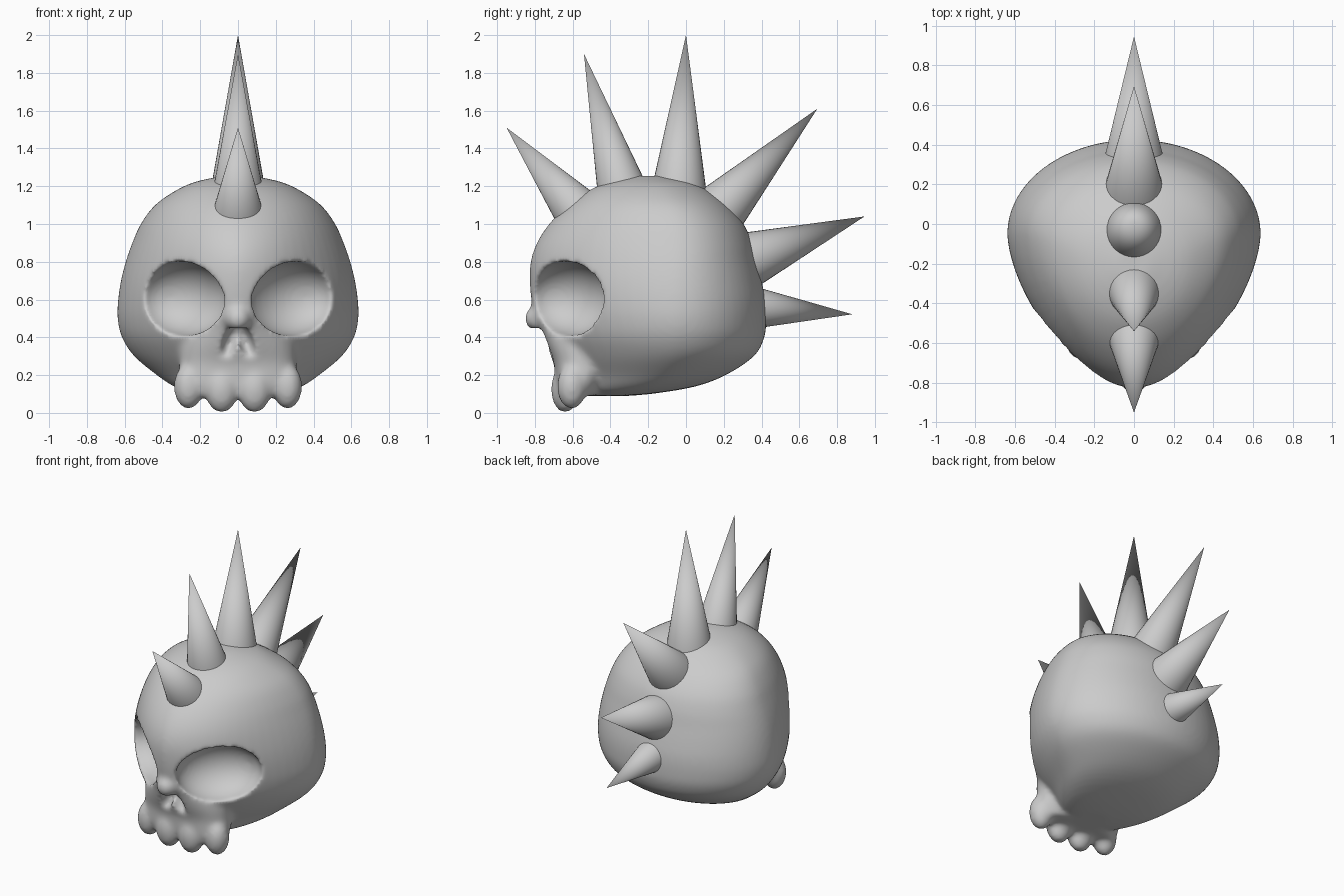
import bpy, bmesh, math
from mathutils import Vector, Matrix

if "Cube" in bpy.data.objects:
    bpy.data.objects.remove(bpy.data.objects["Cube"])


def make_object(name, bm):
    bmesh.ops.recalc_face_normals(bm, faces=bm.faces)
    me = bpy.data.meshes.new(name)
    bm.to_mesh(me)
    bm.free()
    ob = bpy.data.objects.new(name, me)
    bpy.context.collection.objects.link(ob)
    return ob


def refine(levels, n=4):
    """Catmull-Rom interpolation between the given section levels."""
    out = []
    for i in range(len(levels) - 1):
        p = [levels[max(0, min(len(levels) - 1, i + k))] for k in (-1, 0, 1, 2)]
        for s in range(n):
            t = s / n
            out.append([0.5 * (2 * b + (c - a) * t + (2 * a - 5 * b + 4 * c - d) * t * t
                               + (3 * b - a - 3 * c + d) * t ** 3) for a, b, c, d in zip(*p)])
    return out + [list(levels[-1])]


def loft(bm, levels, n=64):
    """Levels: z, half width, front y, back y, y of widest point, front exponent."""
    rings = []
    for z, w, yf, yb, yw, p in refine(levels):
        ring = []
        for i in range(n):
            a = 2 * math.pi * i / n
            c, s = math.cos(a), math.sin(a)
            e = 2 / (p if s < 0 else 2)
            x = w * math.copysign(abs(c) ** e, c)
            y = yw + (yb - yw if s > 0 else yf - yw) * abs(s) ** e
            ring.append(bm.verts.new((x, y, z)))
        rings.append(ring)
    for a, b in zip(rings, rings[1:]):
        for i in range(n):
            j = (i + 1) % n
            bm.faces.new((a[i], a[j], b[j], b[i]))
    bm.faces.new(rings[0][::-1])
    bm.faces.new(rings[-1])


def ellipsoid(bm, loc, size, rot=Matrix()):
    m = Matrix.Translation(loc) @ rot @ Matrix.Diagonal((*size, 1))
    bmesh.ops.create_uvsphere(bm, u_segments=32, v_segments=20, radius=1, matrix=m)


# Cranium
bm = bmesh.new()
loft(bm, [
    (0.09, 0.10, -0.50, -0.30, -0.40, 1.8),
    (0.105, 0.24, -0.56, -0.15, -0.30, 1.8),
    (0.14, 0.34, -0.60, 0.05, -0.20, 1.7),
    (0.20, 0.43, -0.63, 0.21, -0.12, 1.65),
    (0.30, 0.55, -0.70, 0.36, -0.06, 1.62),
    (0.40, 0.615, -0.76, 0.415, -0.05, 1.62),
    (0.50, 0.638, -0.80, 0.425, -0.05, 1.62),
    (0.60, 0.635, -0.82, 0.42, -0.05, 1.65),
    (0.70, 0.62, -0.828, 0.40, -0.05, 1.68),
    (0.80, 0.595, -0.823, 0.375, -0.05, 1.7),
    (0.90, 0.56, -0.79, 0.35, -0.05, 1.75),
    (1.00, 0.515, -0.725, 0.305, -0.06, 1.8),
    (1.10, 0.44, -0.625, 0.22, -0.09, 1.9),
    (1.18, 0.325, -0.51, 0.11, -0.14, 2),
    (1.225, 0.22, -0.40, 0.02, -0.17, 2),
    (1.255, 0.08, -0.28, -0.12, -0.20, 2)])
# Upper jaw
loft(bm, [
    (0.09, 0.28, -0.67, -0.46, -0.56, 3),
    (0.16, 0.31, -0.69, -0.42, -0.55, 3),
    (0.26, 0.31, -0.70, -0.38, -0.52, 2.8),
    (0.36, 0.31, -0.74, -0.36, -0.50, 2.4),
    (0.46, 0.28, -0.78, -0.36, -0.50, 2)])
# Teeth and cheek corners
for sx in (-1, 1):
    ellipsoid(bm, (sx * 0.087, -0.64, 0.125), (0.088, 0.075, 0.125))
    ellipsoid(bm, (sx * 0.262, -0.605, 0.14), (0.078, 0.078, 0.12))
# Nose bridge
ellipsoid(bm, (0, -0.765, 0.50), (0.075, 0.09, 0.075))
skull = make_object("skull", bm)

# Eye socket and nose cutters
cutters = []
for sx in (-1, 1):
    bm = bmesh.new()
    ellipsoid(bm, (sx * 0.29, -0.625, 0.605), (0.275, 0.20, 0.197),
              Matrix.Rotation(sx * math.radians(41), 4, 'Z'))
    cutters.append(make_object("socket_cutter", bm))
    bm = bmesh.new()
    ellipsoid(bm, (sx * 0.04, -0.755, 0.375), (0.042, 0.085, 0.105),
              Matrix.Rotation(sx * math.radians(-22), 4, 'Y'))
    cutters.append(make_object("nose_cutter", bm))

# Fuse, carve and soften the skull
bpy.context.view_layer.objects.active = skull
skull.select_set(True)


def remesh(size):
    m = skull.modifiers.new("fuse", 'REMESH')
    m.mode = 'VOXEL'
    m.voxel_size = size
    bpy.ops.object.modifier_apply(modifier=m.name)


remesh(0.016)
for c in cutters:
    m = skull.modifiers.new("carve", 'BOOLEAN')
    m.operation = 'DIFFERENCE'
    m.solver = 'EXACT'
    m.object = c
    bpy.ops.object.modifier_apply(modifier=m.name)
    bpy.data.objects.remove(c)
remesh(0.014)
m = skull.modifiers.new("soften", 'SMOOTH')
m.factor = 0.5
m.iterations = 10
bpy.ops.object.modifier_apply(modifier=m.name)
for p in skull.data.polygons:
    p.use_smooth = True

# Mohawk spikes: base y, base z, tip y, tip z, base radius
for i, (by, bz, ty, tz, r) in enumerate([
        (-0.605, 1.105, -0.95, 1.51, 0.12),
        (-0.35, 1.22, -0.54, 1.90, 0.125),
        (-0.035, 1.225, 0.0, 2.0, 0.137),
        (0.205, 1.10, 0.695, 1.61, 0.14),
        (0.37, 0.825, 0.945, 1.04, 0.14),
        (0.415, 0.553, 0.88, 0.522, 0.10)]):
    tip, base = Vector((0, ty, tz)), Vector((0, by, bz))
    axis = tip - base
    length = axis.length
    full = length + 0.06
    mat = (Matrix.Translation(tip - axis.normalized() * full / 2)
           @ axis.to_track_quat('Z', 'Y').to_matrix().to_4x4())
    bm = bmesh.new()
    bmesh.ops.create_cone(bm, cap_ends=True, segments=32, radius1=r * full / length,
                          radius2=0, depth=full, matrix=mat)
    bmesh.ops.remove_doubles(bm, verts=bm.verts, dist=1e-5)
    spike = make_object(f"spike_{i + 1}", bm)
    bpy.ops.object.select_all(action='DESELECT')
    spike.select_set(True)
    bpy.context.view_layer.objects.active = spike
    bpy.ops.object.shade_smooth_by_angle(angle=math.radians(40))
